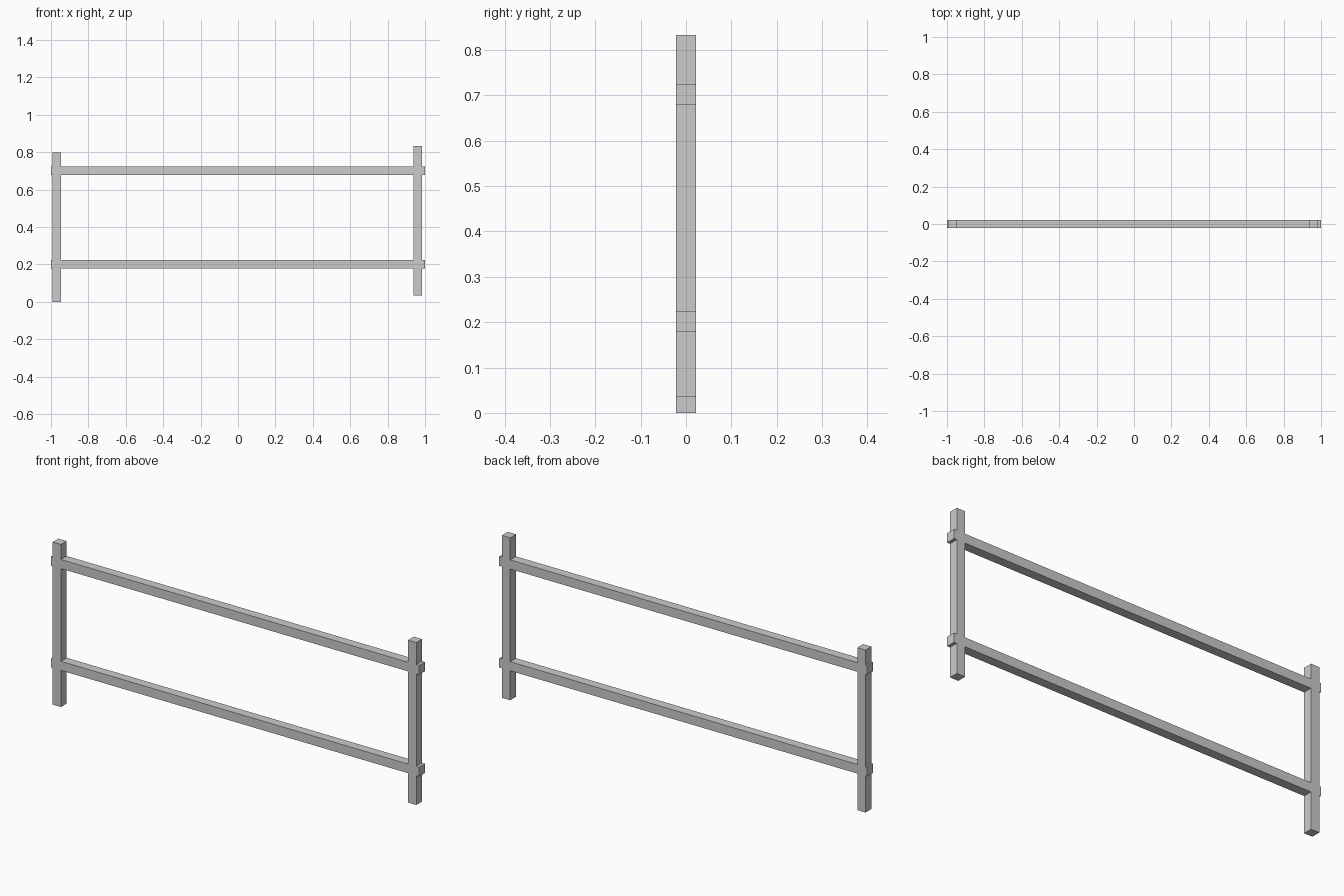
import bpy

if "Cube" in bpy.data.objects:
    bpy.data.objects.remove(bpy.data.objects["Cube"])

T = 0.045  # square timber thickness


def beam(name, center, size):
    bpy.ops.mesh.primitive_cube_add(size=1, location=center)
    ob = bpy.context.object
    ob.name = name
    ob.scale = size
    bpy.ops.object.transform_apply(location=False, rotation=False, scale=True)
    return ob


# Upright posts, the right one set slightly higher
for name, x, base in (("left_post", -0.969, 0.0), ("right_post", 0.962, 0.035)):
    beam(name, (x, 0, base + 0.399), (T, T, 0.798))

# Horizontal rails running past the posts
for name, z in (("lower_rail", 0.202), ("upper_rail", 0.702)):
    beam(name, (0, 0, z), (2.0, T, T))
